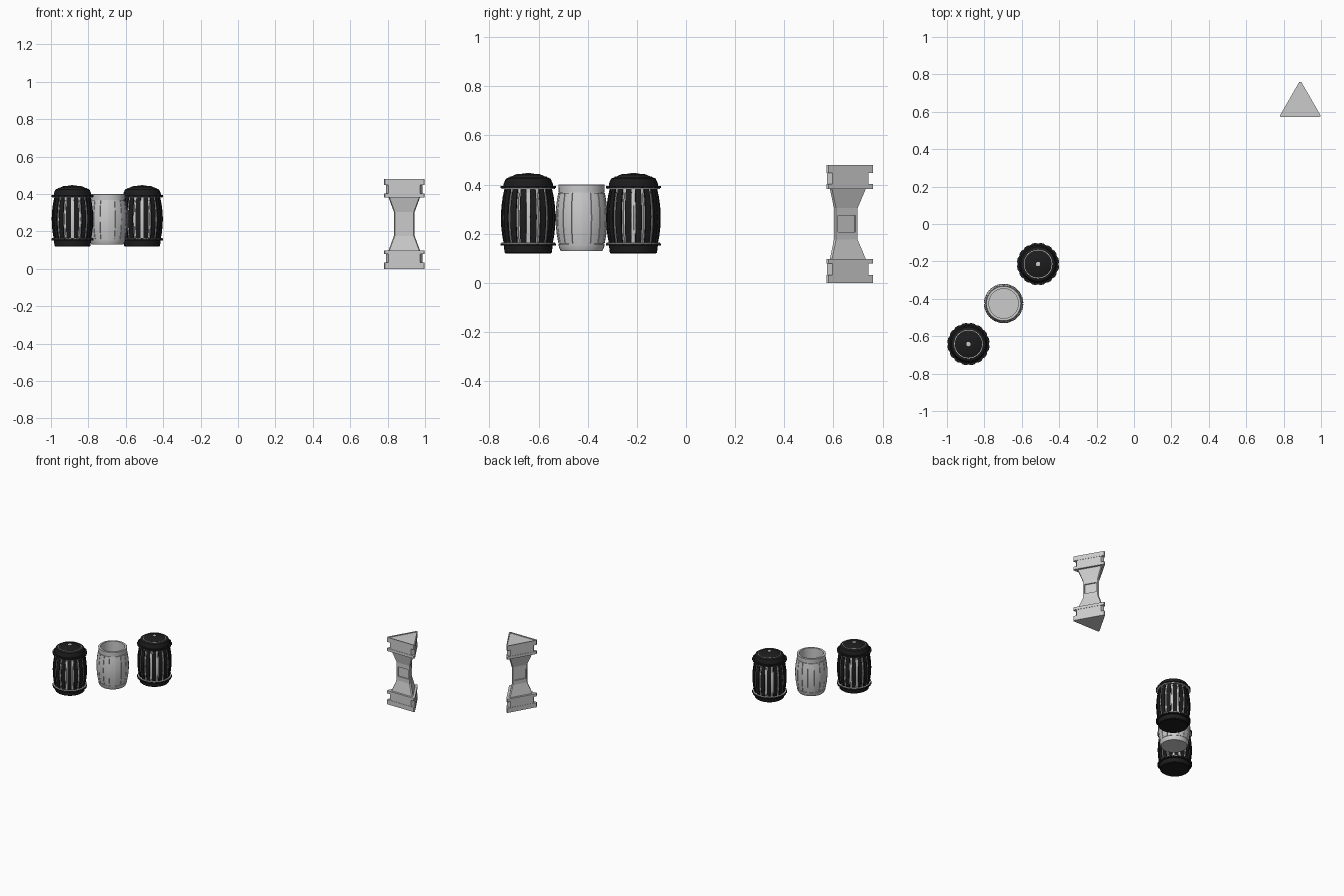
import bpy, bmesh
from math import sin, cos, pi, radians
from mathutils import Matrix

if "Cube" in bpy.data.objects:
    bpy.data.objects.remove(bpy.data.objects["Cube"])

black = bpy.data.materials.new("black_iron")
black.diffuse_color = (0.012, 0.012, 0.012, 1)
black.use_nodes = True
black.node_tree.nodes["Principled BSDF"].inputs["Base Color"].default_value = black.diffuse_color


def finish(name, bm, loc, mat=None, smooth=False):
    bmesh.ops.remove_doubles(bm, verts=bm.verts, dist=1e-5)
    bmesh.ops.recalc_face_normals(bm, faces=bm.faces)
    me = bpy.data.meshes.new(name)
    bm.to_mesh(me)
    bm.free()
    ob = bpy.data.objects.new(name, me)
    ob.location = loc
    bpy.context.collection.objects.link(ob)
    if mat:
        me.materials.append(mat)
    if smooth:
        bpy.ops.object.select_all(action='DESELECT')
        ob.select_set(True)
        bpy.context.view_layer.objects.active = ob
        bpy.ops.object.shade_smooth_by_angle(angle=radians(25))
    return ob


def loft(bm, rings, cap=True, close=False):
    rows = [[bm.verts.new(p) for p in r] for r in rings]
    n = len(rows[0])
    pairs = list(zip(rows, rows[1:])) + ([(rows[-1], rows[0])] if close else [])
    for a, b in pairs:
        for i in range(n):
            j = (i + 1) % n
            bm.faces.new((a[i], a[j], b[j], b[i]))
    if cap and not close:
        bm.faces.new(rows[0])
        bm.faces.new(rows[-1])


def lathe(name, profile, loc, mat=None, segs=32, close=False, scallop=0):
    bm = bmesh.new()
    rings = []
    for r, z in profile:
        ring = []
        for i in range(segs):
            a = 2 * pi * i / segs
            k = r - (scallop if i % 4 == 0 else 0)
            ring.append((k * cos(a), k * sin(a), z))
        rings.append(ring)
    loft(bm, rings, close=close)
    return finish(name, bm, loc, mat, True)


def bulge(z):
    return 0.093 + 0.0125 * (1 - ((z - 0.265) / 0.11) ** 2)


def staves(name, loc, offset, thick, fill, z0, z1, mat=None, count=16):
    # curved planks running round the barrel
    bm = bmesh.new()
    half = pi / count * fill
    for s in range(count):
        mid = 2 * pi * (s + 0.5) / count
        rings = []
        for k in range(7):
            z = z0 + (z1 - z0) * k / 6
            ro = bulge(z) + offset
            ri = ro - thick
            rings.append([(r * cos(mid + t), r * sin(mid + t), z) for r, t in
                          ((ro, -half), (ro, 0), (ro, half), (ri, half), (ri, 0), (ri, -half))])
        loft(bm, rings)
    return finish(name, bm, loc, mat, True)


def barrel(tag, loc):
    # hollow grey barrel with staves and end bands
    zs = [0.158 + 0.21 * k / 6 for k in range(7)]
    outer = [(0.085, 0.13), (0.092, 0.145), (0.094, 0.158)]
    outer += [(bulge(z) - 0.005, z) for z in zs]
    outer += [(0.093, 0.368), (0.094, 0.398), (0.092, 0.40), (0.079, 0.40), (0.079, 0.15)]
    lathe(tag + "_barrel_shell", outer, loc)
    staves(tag + "_barrel_planks", loc, 0, 0.008, 0.93, 0.16, 0.366)


def ring(r0, r1, z0, z1):
    return [(r0, z0), (r1, z0), (r1, z1), (r0, z1)]


def bound_barrel(tag, loc):
    # barrel wrapped in black staves, caps and scalloped flanges
    barrel(tag, loc)
    staves(tag + "_black_staves", loc, 0.006, 0.012, 0.62, 0.15, 0.39, black)
    lathe(tag + "_base_cap", [(0.092, 0.12), (0.096, 0.123), (0.100, 0.155), (0.085, 0.16)], loc, black)
    lathe(tag + "_lid", [(0.095, 0.388), (0.100, 0.392), (0.100, 0.403), (0.091, 0.424), (0.076, 0.43),
                         (0.048, 0.442), (0.012, 0.445)], loc, black)
    for end, z in (("bottom", 0.152), ("top", 0.385)):
        lathe(tag + "_" + end + "_flange", ring(0.09, 0.113, z, z + 0.009), loc, black,
              64, True, 0.005)
        zz = z + 0.009 if end == "bottom" else z - 0.004
        lathe(tag + "_" + end + "_grey_ring", ring(0.09, 0.109, zz, zz + 0.004), loc, None, 32, True)
    lathe(tag + "_lid_inlay", ring(0.0735, 0.0765, 0.425, 0.4325), loc, None, 32, True)
    lathe(tag + "_lid_stud", [(0.012, 0.44), (0.012, 0.446), (0.004, 0.447)], loc, None, 12)


bound_barrel("back", (-0.513, -0.214, 0))
barrel("open", (-0.697, -0.425, 0))
bound_barrel("front", (-0.885, -0.642, 0))


# triangular pillar
def tri(z, s, c, inset=0.0):
    R = 0.132 * s - 2 * inset
    pts = []
    for k in range(3):
        a = pi / 2 + k * 2 * pi / 3
        for side in (1, -1):
            # chamfer point on each edge leaving this corner
            d = a + pi + side * pi / 6
            pts.append((R * cos(a) + c * cos(d), R * sin(a) + c * sin(d), z))
    # order the points round the section
    for k in range(0, 6, 2):
        pts[k], pts[k + 1] = pts[k + 1], pts[k]
    from math import atan2
    return sorted(pts, key=lambda p: atan2(p[1], p[0]) % (2 * pi))


half = [(0.0, 1, 0.010, 0), (0.033, 1, 0.010, 0), (0.033, 1, 0.027, 0.002), (0.078, 1, 0.027, 0.002),
        (0.078, 1, 0.010, 0), (0.098, 1, 0.010, 0), (0.098, 0.78, 0.010, 0), (0.176, 0.53, 0.010, 0)]
sections = half + [(0.48 - z, s, c, i) for z, s, c, i in reversed(half)]
sections += [(0.48, 0.9, 0.009, 0), (0.475, 0.9, 0.009, 0)]
bm = bmesh.new()
loft(bm, [tri(*s) for s in sections])
pillar = finish("triangular_pillar", bm, (0.889, 0.637, 0))

# square recess in each pillar face
bm = bmesh.new()
for k in range(3):
    m = (Matrix.Rotation(k * 2 * pi / 3, 4, 'Z') @ Matrix.Translation((0, -0.037, 0.24))
         @ Matrix.Diagonal((0.083, 0.02, 0.068, 1)))
    bmesh.ops.create_cube(bm, size=1, matrix=m)
cutter = finish("recess_cutter", bm, (0.889, 0.637, 0))
cutter.hide_render = True
cutter.hide_viewport = True
cut = pillar.modifiers.new("recesses", 'BOOLEAN')
cut.object = cutter
cut.operation = 'DIFFERENCE'
cut.solver = 'EXACT'
cut.use_self = True
